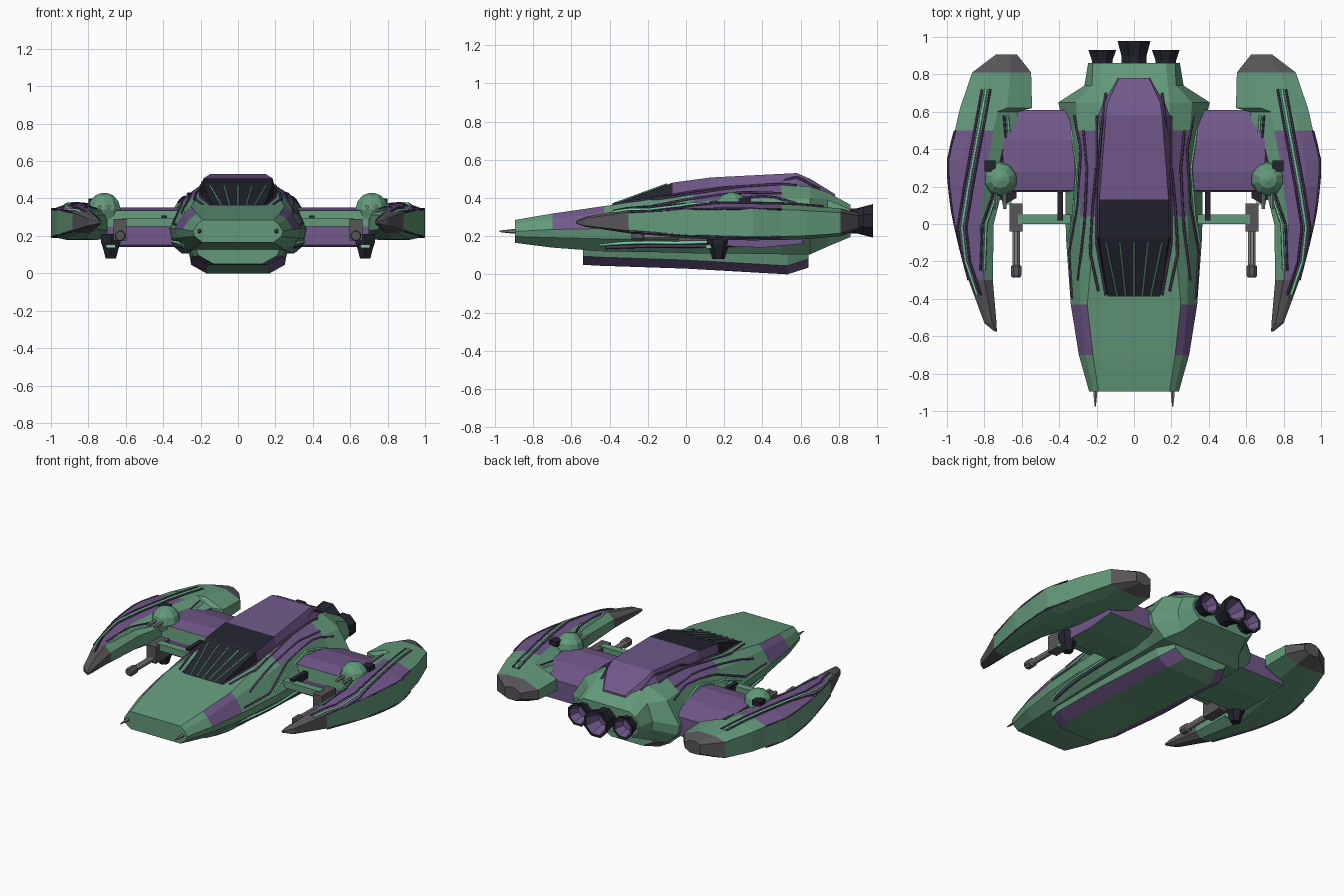
import bpy, bmesh, math
from mathutils import Vector
from mathutils.bvhtree import BVHTree

if "Cube" in bpy.data.objects:
    bpy.data.objects.remove(bpy.data.objects["Cube"])


def material(name, rgb):
    m = bpy.data.materials.new(name)
    m.diffuse_color = (*rgb, 1)
    m.use_nodes = True
    m.node_tree.nodes["Principled BSDF"].inputs["Base Color"].default_value = m.diffuse_color
    return m


GREEN = material("hull green", (0.125, 0.32, 0.195))
PURPLE = material("panel purple", (0.165, 0.098, 0.255))
BLACK = material("glass black", (0.017, 0.017, 0.028))
GREY = material("tip grey", (0.10, 0.092, 0.10))
LIGHT = material("bright green", (0.20, 0.62, 0.36))
VINE = material("dark purple", (0.075, 0.042, 0.115))
STEEL = material("barrel grey", (0.22, 0.22, 0.23))


def finish(name, bm, mats):
    bmesh.ops.recalc_face_normals(bm, faces=bm.faces)
    me = bpy.data.meshes.new(name)
    bm.to_mesh(me)
    bm.free()
    for m in mats:
        me.materials.append(m)
    ob = bpy.data.objects.new(name, me)
    bpy.context.collection.objects.link(ob)
    return ob


def loft(name, rings, mats, rule=lambda i, j: 0, cap=(0, 0)):
    """Skin a list of closed rings; rule(i, j) gives the material of a face."""
    bm = bmesh.new()
    vs = [[bm.verts.new(p) for p in r] for r in rings]
    n = len(rings[0])
    for i in range(len(vs) - 1):
        for j in range(n):
            k = (j + 1) % n
            f = bm.faces.new((vs[i][j], vs[i][k], vs[i + 1][k], vs[i + 1][j]))
            f.material_index = rule(i, j)
    for r, c in ((vs[0], cap[0]), (vs[-1], cap[1])):
        if c is not None:
            bm.faces.new(r).material_index = c
    return finish(name, bm, mats)


def mirrored(y, half):
    return [(x, y, z) for x, z in half] + [(-x, y, z) for x, z in reversed(half)]


def box(name, lo, hi, mat):
    rings = [[(lo[0], y, lo[2]), (hi[0], y, lo[2]), (hi[0], y, hi[2]), (lo[0], y, hi[2])]
             for y in (lo[1], hi[1])]
    return loft(name, rings, [mat])


def turned(name, centre, axis, profile, mats, n=8, rule=lambda i, j: 0, cap=(0, 0)):
    """Turn a (distance, radius) profile around the y or z axis."""
    c = Vector(centre)
    rings = []
    for d, r in profile:
        ring = []
        for k in range(n):
            t = 2 * math.pi * (k + 0.5) / n
            u, v = r * math.cos(t), r * math.sin(t)
            ring.append(c + Vector((u, d, v) if axis == "y" else (u, v, d)))
        rings.append(ring)
    return loft(name, rings, mats, rule, cap)


def tube(name, pts, r, mat, smooth=True):
    cu = bpy.data.curves.new(name, "CURVE")
    cu.dimensions = "3D"
    cu.bevel_depth, cu.bevel_resolution, cu.use_fill_caps = r, 0, True
    cu.resolution_u = 4
    sp = cu.splines.new("NURBS" if smooth else "POLY")
    sp.points.add(len(pts) - 1)
    for p, q in zip(sp.points, pts):
        p.co = (*q, 1)
    if smooth:
        sp.use_endpoint_u, sp.order_u = True, 3
    cu.materials.append(mat)
    ob = bpy.data.objects.new(name, cu)
    bpy.context.collection.objects.link(ob)


def surface(obs):
    v, f = [], []
    for ob in obs:
        o = len(v)
        v += [x.co.copy() for x in ob.data.vertices]
        f += [[o + k for k in p.vertices] for p in ob.data.polygons]
    return BVHTree.FromPolygons(v, f)


def draped(tree, xy, steps=5):
    """Drop a plan path onto the surface below it."""
    out = []
    for (x0, y0), (x1, y1) in zip(xy, xy[1:]):
        for k in range(steps + 1):
            t = k / steps
            hit = tree.ray_cast(Vector((x0 + (x1 - x0) * t, y0 + (y1 - y0) * t, 2)), Vector((0, 0, -1)))[0]
            if hit:
                out.append(hit + Vector((0, 0, 0.003)))
    return out


# Fuselage: y, roof x z, shoulder x z, waist x z, belly x z
body = [(-.895, .19, .285, .215, .265, .24, .225, .19, .165),
        (-.70, .22, .318, .26, .29, .295, .235, .23, .14),
        (-.43, .25, .357, .285, .325, .338, .24, .26, .12),
        (-.10, .22, .405, .29, .36, .362, .24, .28, .115),
        (.04, .21, .43, .29, .375, .367, .24, .29, .11),
        (.20, .20, .45, .29, .395, .365, .24, .29, .11),
        (.50, .20, .47, .30, .40, .37, .24, .30, .105),
        (.65, .19, .46, .31, .40, .405, .25, .30, .105),
        (.74, .18, .43, .225, .39, .265, .28, .23, .145),
        (.86, .17, .365, .22, .34, .245, .28, .19, .195)]


def body_ring(y, a, zt, b, zs, w, zw, c, zb):
    return mirrored(y, [(a, zt), (b, zs), (w, zw), (w * .97, zw * .55 + zb * .45), (c, zb)])


def body_rule(i, j):
    band = min(j, 8 - j) if j < 9 else 9
    nose_patch = i == 1 and band in (0, 1)
    shoulder = i in (4, 5) and band == 0
    return int(nose_patch or shoulder)


hull = loft("fuselage", [body_ring(*s) for s in body], [GREEN, PURPLE], body_rule)

# Canopy and spine: y, roof x z, base x z
spine = [(-.39, .14, .362, .15, .345), (-.07, .188, .48, .20, .38), (.13, .185, .507, .20, .41),
         (.58, .15, .53, .20, .45), (.65, .14, .50, .18, .43), (.78, .08, .42, .10, .38)]
roof = loft("canopy", [mirrored(y, [(a, zt), (b, zb)]) for y, a, zt, b, zb in spine],
            [PURPLE, BLACK], lambda i, j: int(i == 0 or (i == 1 and j == 3)), (1, 0))

# Keel with purple bevels
keel = [(-.54, .21, .05), (-.45, .24, .045), (0, .25, .03), (.53, .25, 0), (.64, .20, .035)]
loft("keel", [mirrored(y, [(w + .02, .15), (w, b + .045), (w - .08, b)]) for y, w, b in keel],
     [GREEN, PURPLE], lambda i, j: int(j in (1, 3)))

# Engines: flared cups with a purple inner wall
for name, x, y, r in (("left_engine", -.17, .93, .08), ("centre_engine", 0, .978, .095), ("right_engine", .17, .93, .08)):
    d = y - .84
    turned(name, (x, .84, .28), "y", [(0, r * .75), (d * .4, r * .75), (d, r), (d, r * .8), (d * .3, r * .5)],
           [BLACK, PURPLE], 8, lambda i, j: int(i == 3), (0, 1))

top = surface([hull, roof])
# Canopy ribs
for k in range(-2, 3):
    tube("canopy_rib", draped(top, [(k * .045, -.385), (k * .075, -.10)]), .005, LIGHT, False)

# Pod stations: y, inner x, outer x, top z, bottom z
pod = [(-.575, .733, .745, .28, .265), (-.53, .735, .80, .30, .25), (-.30, .755, .885, .345, .215),
       (0, .75, .965, .365, .19), (.20, .70, .99, .37, .18), (.35, .66, 1.0, .37, .178),
       (.50, .64, .957, .367, .18), (.60, .62, .935, .362, .183), (.62, .545, .93, .36, .184),
       (.81, .55, .865, .345, .20), (.905, .625, .74, .32, .235)]
section = [(0, .25), (0, .7), (.35, 1), (.75, 1), (1, .85), (1, .1), (.75, 0), (.3, 0)]


def pod_rule(i, j):
    if i < 2 or i == 9:
        return 2
    return int(i < 6 and j in (2, 3))


for s, side in ((-1, "left"), (1, "right")):
    rings = [[(s * (a + (b - a) * u), y, zb + (zt - zb) * v) for u, v in section] for y, a, b, zt, zb in pod]
    shell = loft(side + "_pod", rings, [GREEN, PURPLE, GREY], pod_rule, (2, 2))
    ptop = surface([shell])

    def flip(pts):
        return [(s * p[0], *p[1:]) for p in pts]

    # Raised veins on the pod
    vein = [(.79, .72), (.83, .5), (.885, .2), (.92, -.02), (.90, -.2), (.84, -.38)]
    for dx, r, m in ((0, .008, LIGHT), (-.022, .006, VINE), (.022, .006, VINE)):
        tube(side + "_pod_vein", draped(ptop, flip([(x + dx, y) for x, y in vein])), r, m)
    inner = [(.675, .58), (.665, .45), (.72, .2), (.79, 0), (.80, -.25)]
    tube(side + "_pod_inner_vein", draped(ptop, flip(inner)), .007, LIGHT)
    tube(side + "_pod_inner_vine", draped(ptop, flip([(x + .02, y) for x, y in inner])), .006, VINE)
    for v in (.08, .86):
        tube(side + "_pod_edge", [(s * b, y, zb + (zt - zb) * v) for y, a, b, zt, zb in pod[2:7]], .006, VINE)

    # Raised veins on the fuselage
    for path, m in (([(.15, -.38), (.20, -.1), (.20, .2), (.175, .5), (.15, .7)], VINE),
                    ([(.19, -.36), (.235, -.15), (.22, .1), (.20, .3), (.20, .58)], VINE),
                    ([(.32, .58), (.285, .4), (.30, .1), (.345, -.15), (.33, -.4)], VINE),
                    ([(.27, .5), (.25, .3), (.265, 0), (.30, -.3)], VINE),
                    ([(.335, .5), (.305, .3), (.325, .05), (.35, -.1)], LIGHT)):
        tube(side + "_hull_vein", draped(top, flip(path)), .007, m)
    tube(side + "_lower_vein", flip([(.29, -.45, .155), (.345, -.25, .17), (.35, 0, .16), (.355, .3, .18)]), .009, LIGHT)
    tube(side + "_lower_vine", flip([(.29, -.42, .14), (.335, -.2, .15), (.34, .1, .145), (.35, .4, .16)]), .009, VINE)

    # Wing bridging hull and pod
    prof = [(.17, .15), (.17, .25), (.18, .335), (.28, .352), (.45, .34), (.61, .29), (.61, .16), (.4, .14)]
    loft(side + "_wing", [[(s * x, y, z) for y, z in prof] for x in (.30, .70)], [PURPLE, GREEN],
         lambda i, j: int(j in (1, 6, 7)))

    # Gun arm, mount and barrel
    xs = sorted((s * .34, s * .62))
    box(side + "_gun_arm", (xs[0], 0, .25), (xs[1], .05, .295), GREEN)
    box(side + "_arm_socket", (s * .395 - .015, .02, .265), (s * .395 + .015, .17, .31), BLACK)
    box(side + "_gun_mount", (s * .63 - .035, -.04, .175), (s * .63 + .035, .11, .29), GREY)
    turned(side + "_gun_barrel", (s * .63, 0, .2), "y",
           [(-.285, .024), (-.275, .03), (-.225, .03), (-.22, .021), (-.03, .021)], [STEEL, GREY], 8,
           lambda i, j: int(i < 2), (1, 0))

    # Dome turret with sensor block and twin barrels
    x = s * .715
    turned(side + "_turret_dome", (x, .24, .34), "z",
           [(-.05, .075), (0, .092), (.045, .08), (.077, .05), (.09, .012)], [GREEN], 10)
    box(side + "_turret_sensor", (s * .77 - .03, .28, .365), (s * .77 + .03, .34, .40), BLACK)
    for dx in (-.025, .025):
        turned(side + "_turret_barrel", (x + dx, .08, .355), "y", [(0, .011), (.12, .011)], [STEEL], 6)

    # Belly gun under the pod
    turned(side + "_belly_gun", (s * .68, .17, .08), "z",
           [(0, .032), (.045, .045), (.085, .06), (.13, .06)], [BLACK], 6)
    box(side + "_belly_gun_sight", (s * .68 - .025, .105, .135), (s * .68 + .025, .17, .155), LIGHT)

    # Nose probe
    turned(side + "_nose_probe", (s * .207, -.975, .225), "y", [(0, .004), (.07, .012), (.11, .014)], [STEEL], 6)
